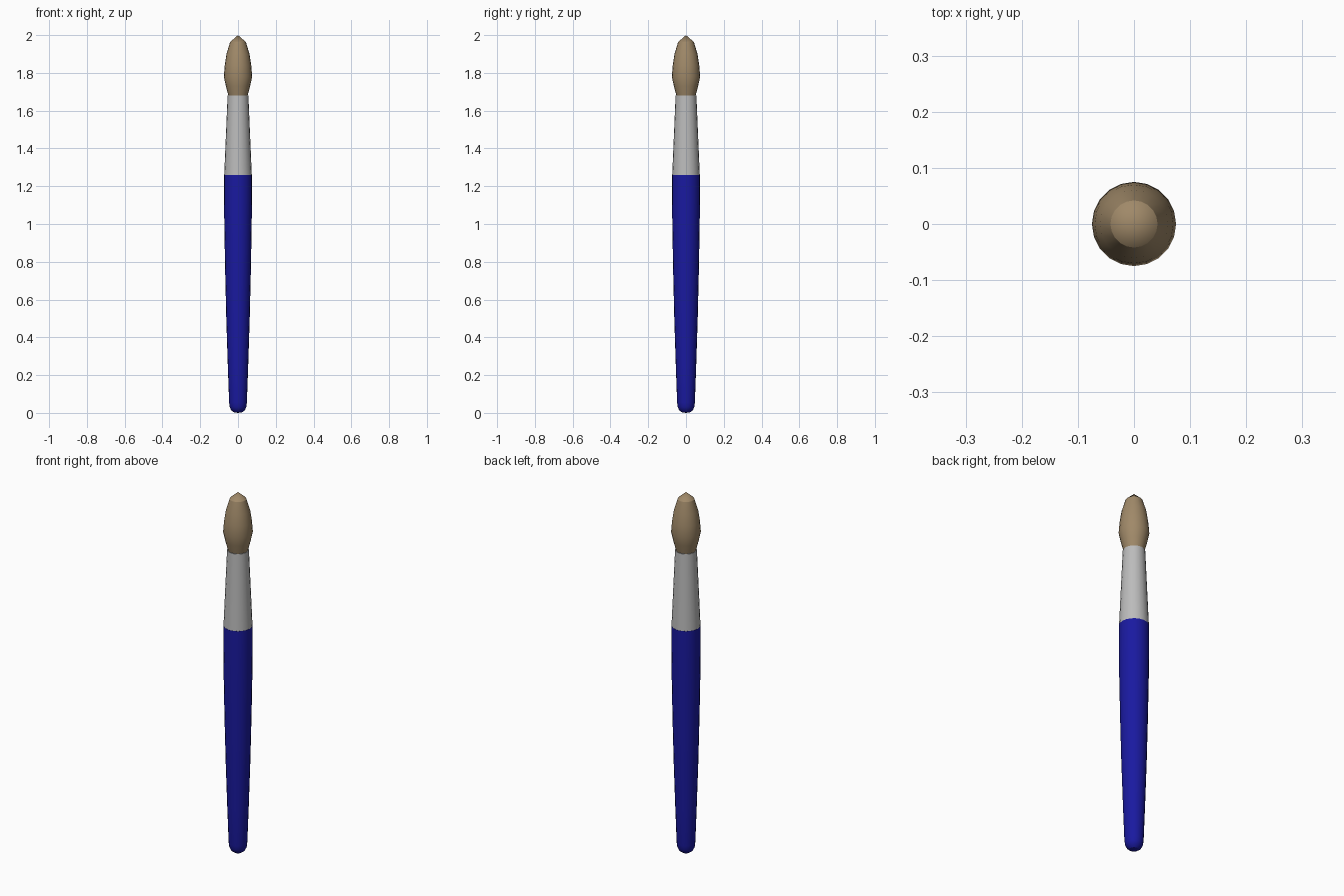
import bpy, bmesh
from math import sin, cos, pi, radians

if "Cube" in bpy.data.objects:
    bpy.data.objects.remove(bpy.data.objects["Cube"])

SIDES = 20


def material(name, color):
    m = bpy.data.materials.new(name)
    m.diffuse_color = (*color, 1)
    m.use_nodes = True
    m.node_tree.nodes["Principled BSDF"].inputs["Base Color"].default_value = m.diffuse_color
    return m


def lathe(name, profile, mat=None):
    """Revolve (radius, z) points around z; zero radius makes a pole."""
    bm = bmesh.new()
    rings = []
    for r, z in profile:
        n = SIDES if r > 0 else 1
        rings.append([bm.verts.new((r * cos(2 * pi * i / SIDES),
                                    r * sin(2 * pi * i / SIDES), z)) for i in range(n)])
    for a, b in zip(rings, rings[1:]):
        for i in range(SIDES):
            j = (i + 1) % SIDES
            quad = [a[i % len(a)], a[j % len(a)], b[j % len(b)], b[i % len(b)]]
            bm.faces.new(list(dict.fromkeys(quad)))
    bmesh.ops.recalc_face_normals(bm, faces=bm.faces)
    me = bpy.data.meshes.new(name)
    bm.to_mesh(me)
    bm.free()
    ob = bpy.data.objects.new(name, me)
    bpy.context.collection.objects.link(ob)
    if mat:
        me.materials.append(mat)
    bpy.ops.object.select_all(action='DESELECT')
    ob.select_set(True)
    bpy.context.view_layer.objects.active = ob
    bpy.ops.object.shade_smooth_by_angle(angle=radians(30))
    return ob


# Tapered blue handle with a rounded end
lathe("handle", [(0, 0), (0.022, 0.003), (0.036, 0.014), (0.044, 0.031), (0.047, 0.055),
                 (0.054, 0.25), (0.062, 0.5), (0.068, 0.75), (0.072, 0.97),
                 (0.074, 1.12), (0.074, 1.26), (0, 1.26)],
      material("blue_paint", (0.01, 0.01, 0.35)))

# Metal ferrule
lathe("ferrule", [(0.073, 1.26), (0.055, 1.68), (0, 1.68)],
      material("metal", (0.5, 0.5, 0.5)))

# Bristle head with a pointed tip
lathe("bristles", [(0.051, 1.68), (0.064, 1.73), (0.075, 1.78), (0.070, 1.84),
                   (0.061, 1.90), (0.042, 1.963), (0, 2.0)],
      material("bristle_tan", (0.35, 0.25, 0.14)))
